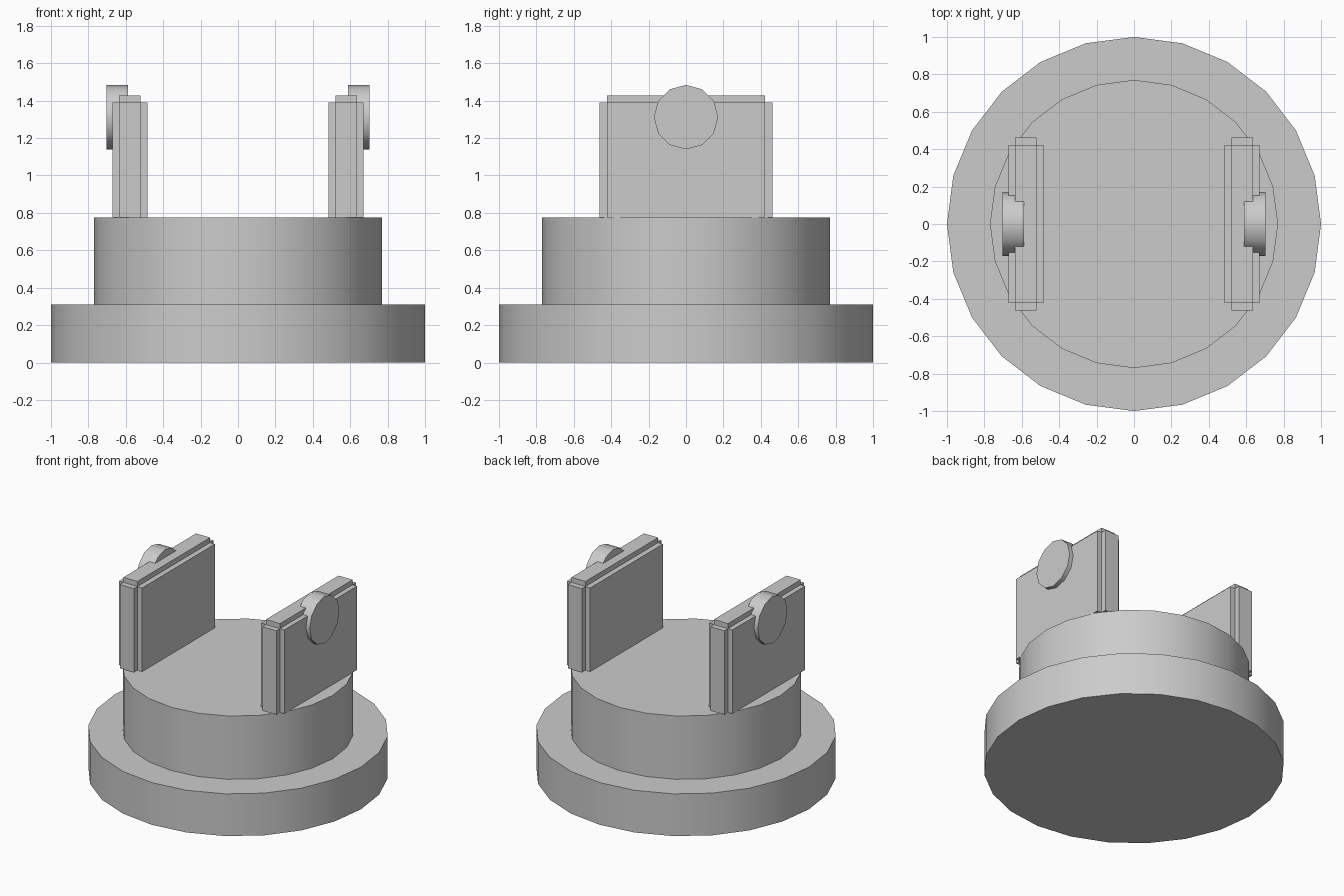
import bpy, bmesh, math

if "Cube" in bpy.data.objects:
    bpy.data.objects.remove(bpy.data.objects["Cube"])


def cylinder(name, radius, depth, sides, location, rotation=(0, 0, 0)):
    bpy.ops.mesh.primitive_cylinder_add(vertices=sides, radius=radius, depth=depth,
                                        location=location, rotation=rotation)
    ob = bpy.context.object
    ob.name = name
    bpy.ops.object.transform_apply(location=True, rotation=True, scale=True)
    bpy.ops.object.shade_smooth_by_angle(angle=math.radians(40))
    return ob


def prism(bm, outline, z0, z1):
    face = bm.faces.new([bm.verts.new((x, y, z0)) for x, y in outline])
    top = bmesh.ops.extrude_face_region(bm, geom=[face], use_keep_orig=True)["geom"]
    verts = [v for v in top if isinstance(v, bmesh.types.BMVert)]
    bmesh.ops.translate(bm, verts=verts, vec=(0, 0, z1 - z0))


def mirror_x(ob):
    ob.modifiers.new("Mirror", "MIRROR").use_axis = (True, False, False)


# Round two-step base
cylinder("base_flange", 1.0, 0.31, 24, (0, 0, 0.155))
cylinder("base_drum", 0.77, 0.465, 24, (0, 0, 0.5425))

# Upright side plates with notched edges and a raised top strip
XO, XI, YO, YI = (0.483, 0.672), (0.522, 0.636), 0.463, 0.422
cross = [(XO[0], -YI), (XI[0], -YI), (XI[0], -YO), (XI[1], -YO), (XI[1], -YI), (XO[1], -YI),
         (XO[1], YI), (XI[1], YI), (XI[1], YO), (XI[0], YO), (XI[0], YI), (XO[0], YI)]
strip = [(XI[0], -YI), (XI[1], -YI), (XI[1], YI), (XI[0], YI)]
bm = bmesh.new()
prism(bm, cross, 0.775, 1.39)
prism(bm, strip, 1.39, 1.427)
bmesh.ops.recalc_face_normals(bm, faces=bm.faces)
mesh = bpy.data.meshes.new("side_plates")
bm.to_mesh(mesh)
bm.free()
plates = bpy.data.objects.new("side_plates", mesh)
bpy.context.collection.objects.link(plates)
mirror_x(plates)

# Pivot discs on the outside of the plates
discs = cylinder("pivot_discs", 0.172, 0.114, 12, (0.646, 0, 1.312), (0, math.pi / 2, 0))
mirror_x(discs)
